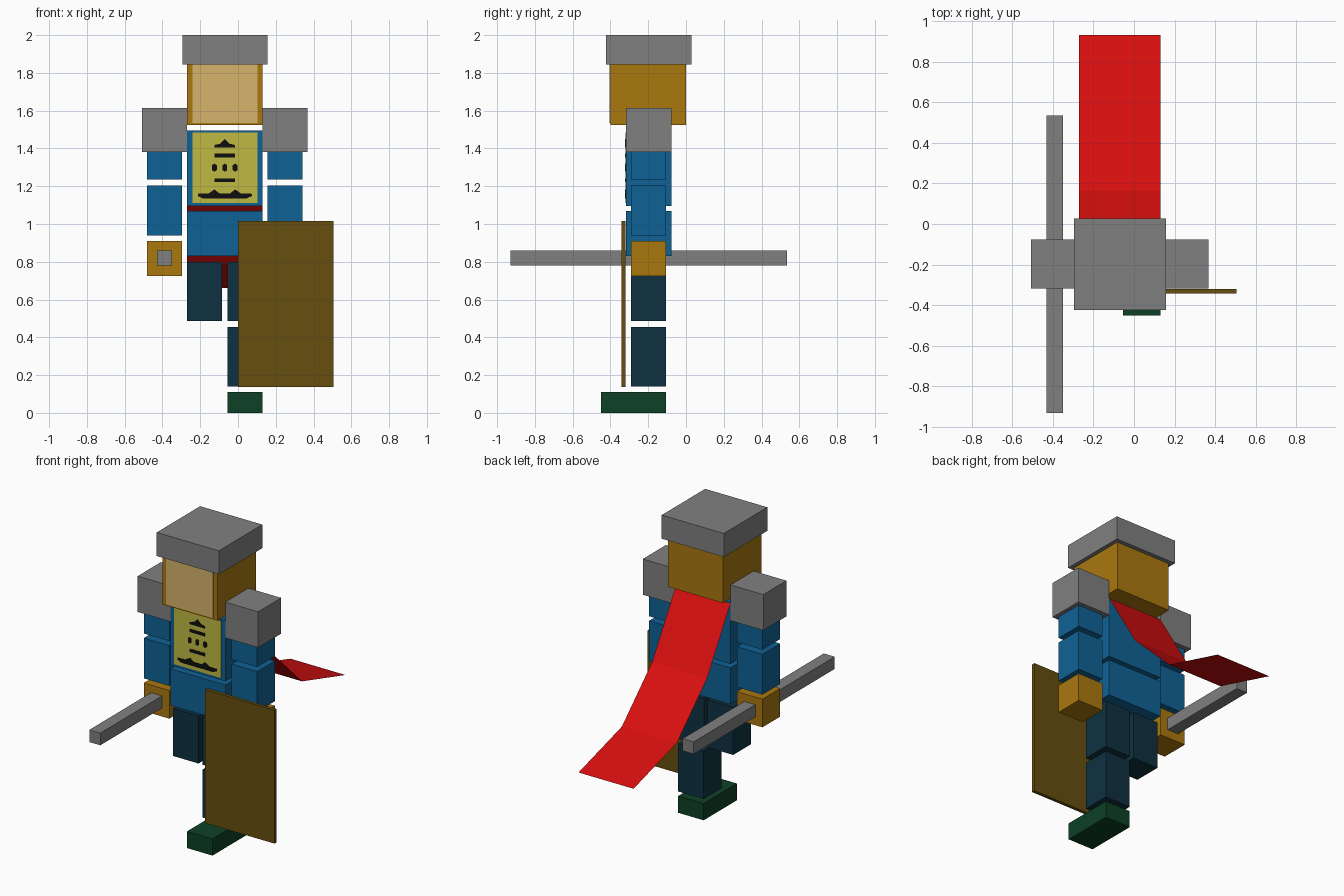
import bpy
import bmesh

if "Cube" in bpy.data.objects:
    bpy.data.objects.remove(bpy.data.objects["Cube"])


def material(name, rgb):
    """Flat material from 0-255 display values, converted to linear."""
    lin = [((c / 255 + 0.055) / 1.055) ** 2.4 if c > 10 else c / 255 / 12.92 for c in rgb]
    m = bpy.data.materials.new(name)
    m.diffuse_color = (*lin, 1)
    m.use_nodes = True
    m.node_tree.nodes["Principled BSDF"].inputs["Base Color"].default_value = m.diffuse_color
    return m


STEEL = material("steel grey", (128, 128, 128))
BLUE = material("tunic blue", (15, 98, 149))
GOLD = material("skin gold", (170, 120, 15))
TAN = material("face tan", (215, 180, 107))
YELLOW = material("crest yellow", (191, 184, 66))
RED = material("cape red", (218, 15, 15))
GREEN = material("boot green", (13, 65, 37))
NAVY = material("trouser navy", (14, 49, 65))
BROWN = material("shield brown", (102, 78, 15))
BLACK = material("mark black", (14, 14, 14))


def add_object(name, bm, mat):
    mesh = bpy.data.meshes.new(name)
    bm.to_mesh(mesh)
    bm.free()
    mesh.materials.append(mat)
    obj = bpy.data.objects.new(name, mesh)
    bpy.context.collection.objects.link(obj)
    return obj


def box(name, mat, x, y, z):
    """Box given by its (min, max) range on each axis."""
    bm = bmesh.new()
    bmesh.ops.create_cube(bm, size=1)
    for v in bm.verts:
        v.co = [r[0] if c < 0 else r[1] for c, r in zip(v.co, (x, y, z))]
    return add_object(name, bm, mat)


def plate(name, mat, outline, y, depth):
    """Thin plate: an x-z outline (counter-clockwise from the front) facing -y."""
    bm = bmesh.new()
    front = bm.faces.new([bm.verts.new((px, y - depth, pz)) for px, pz in outline])
    ext = bmesh.ops.extrude_face_region(bm, geom=[front], use_keep_orig=True)
    for v in ext["geom"]:
        if isinstance(v, bmesh.types.BMVert):
            v.co.y = y
    bmesh.ops.recalc_face_normals(bm, faces=bm.faces[:])
    return add_object(name, bm, mat)


def rect(x0, x1, z0, z1):
    return [(x0, z0), (x1, z0), (x1, z1), (x0, z1)]


BODY_X = (-0.27, 0.13)
BODY_Y = (-0.317, -0.077)
LIMB_Y = (-0.29, -0.105)
MID = -0.07                      # centre line of the figure

# Head and helmet
box("head", GOLD, BODY_X, (-0.40, 0.0), (1.525, 1.845))
box("helmet", STEEL, (-0.295, 0.157), (-0.423, 0.028), (1.845, 2.0))
plate("face", TAN, rect(-0.242, 0.102, 1.535, 1.845), -0.40, 0.004)

# Torso
box("chest", BLUE, BODY_X, BODY_Y, (1.095, 1.495))
box("waist", BLUE, BODY_X, BODY_Y, (0.83, 1.07))

# Arms, mirrored about the figure's centre line
for side, s in (("right", -1), ("left", 1)):
    def span(a, b):
        return tuple(sorted((MID + s * a, MID + s * b)))
    box(side + "_shoulder_guard", STEEL, span(0.20, 0.438), BODY_Y, (1.38, 1.615))
    box(side + "_upper_arm", BLUE, span(0.226, 0.412), LIMB_Y, (1.235, 1.50))
    box(side + "_forearm", BLUE, span(0.226, 0.412), LIMB_Y, (0.94, 1.205))
    box(side + "_hand", GOLD, span(0.226, 0.412), LIMB_Y, (0.725, 0.91))
    box(side + "_thigh", NAVY, span(0.014, 0.20), LIMB_Y, (0.487, 0.80))

# Lower left leg only; the right leg ends at the thigh
box("left_shin", NAVY, (-0.055, 0.13), LIMB_Y, (0.14, 0.455))
box("left_boot", GREEN, (-0.055, 0.13), (-0.45, -0.105), (0.0, 0.11))

# Sword and shield
box("sword", STEEL, (-0.43, -0.35), (-0.93, 0.535), (0.78, 0.86))
box("shield", BROWN, (0.0, 0.505), (-0.342, -0.32), (0.138, 1.015))

# Cape: a bent sheet trailing behind
bm = bmesh.new()
rows = [[bm.verts.new((x, y, z)) for x in BODY_X]
        for y, z in ((-0.076, 1.493), (0.165, 1.095), (0.48, 0.79), (0.93, 0.66))]
for a, b in zip(rows, rows[1:]):
    bm.faces.new((a[0], b[0], b[1], a[1]))
bmesh.ops.recalc_face_normals(bm, faces=bm.faces[:])
if bm.faces[0].normal.z < 0:
    bmesh.ops.reverse_faces(bm, faces=bm.faces[:])
add_object("cape", bm, RED)

# Chest panel with abstract dark marks
FRONT = BODY_Y[0]
plate("chest_panel", YELLOW, rect(-0.242, 0.102, 1.11, 1.485), FRONT, 0.004)


def mark(name, outline):
    plate(name, BLACK, outline, FRONT - 0.004, 0.003)


mark("top_mark", [(-0.125, 1.405), (-0.015, 1.405), (-0.015, 1.418), (-0.045, 1.425),
                  (MID, 1.45), (-0.095, 1.425), (-0.125, 1.418)])
for i, z in enumerate((1.363, 1.232)):
    mark(f"bar_mark_{i}", rect(-0.125, -0.015, z - 0.01, z + 0.01))
for i, dx in enumerate((-0.055, 0, 0.055)):
    c = MID + dx
    mark(f"dot_mark_{i}", [(c - 0.013, 1.285), (c, 1.277), (c + 0.013, 1.285),
                           (c + 0.013, 1.311), (c, 1.32), (c - 0.013, 1.311)])
right_half = [(0.115, 1.135), (0.143, 1.148), (0.143, 1.16), (0.085, 1.162),
              (0.055, 1.183), (0.028, 1.162)]
mark("base_mark", [(MID + x, z) for x, z in right_half]
     + [(MID - x, z) for x, z in reversed(right_half)])
